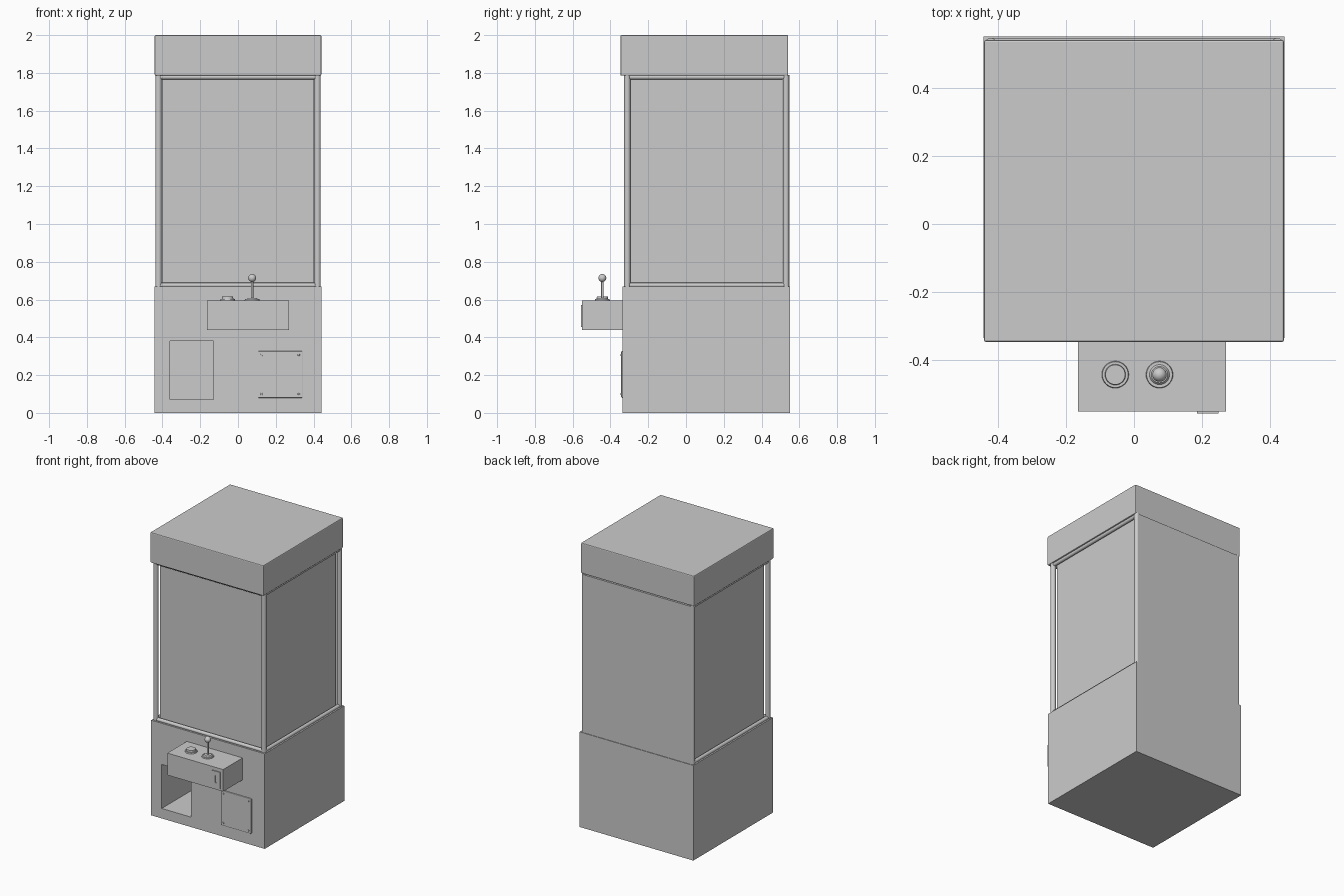
import bpy, bmesh
from mathutils import Vector

if "Cube" in bpy.data.objects:
    bpy.data.objects.remove(bpy.data.objects["Cube"])


def box(name, x0, x1, y0, y1, z0, z1, bevel=0.0):
    bm = bmesh.new()
    bmesh.ops.create_cube(bm, size=1)
    for v in bm.verts:
        v.co = Vector(((x0 + x1) / 2 + v.co.x * (x1 - x0),
                       (y0 + y1) / 2 + v.co.y * (y1 - y0),
                       (z0 + z1) / 2 + v.co.z * (z1 - z0)))
    me = bpy.data.meshes.new(name)
    bm.to_mesh(me)
    bm.free()
    ob = bpy.data.objects.new(name, me)
    bpy.context.collection.objects.link(ob)
    if bevel:
        m = ob.modifiers.new("bevel", 'BEVEL')
        m.width, m.segments = bevel, 2
    return ob


def smooth(ob):
    bpy.ops.object.select_all(action='DESELECT')
    ob.select_set(True)
    bpy.context.view_layer.objects.active = ob
    bpy.ops.object.shade_smooth_by_angle()


def rod(name, a, b, r, r2=None, sides=24):
    # cylinder or cone from point a to point b
    a, b = Vector(a), Vector(b)
    bpy.ops.mesh.primitive_cone_add(vertices=sides, radius1=r, radius2=r if r2 is None else r2,
                                    depth=(b - a).length, location=(a + b) / 2)
    ob = bpy.context.object
    ob.name = name
    ob.rotation_euler = (b - a).to_track_quat('Z', 'Y').to_euler()
    smooth(ob)
    return ob


def cut(ob, cutter):
    m = ob.modifiers.new("cut", 'BOOLEAN')
    m.operation, m.object, m.solver = 'DIFFERENCE', cutter, 'EXACT'
    cutter.hide_render = True
    cutter.hide_set(True)


# lower cabinet with the prize opening
base = box("cabinet_base", -0.443, 0.443, -0.335, 0.551, 0, 0.67)
cut(base, box("prize_opening_cutter", -0.36, -0.13, -0.5, 0.05, 0.07, 0.38))

# roof
box("roof", -0.441, 0.441, -0.347, 0.541, 1.785, 2.0, 0.006)

# corner posts
X, YF, YB = 0.421, -0.311, 0.53
for side, x in (("left", -X), ("right", X)):
    for end, y in (("front", YF), ("back", YB)):
        rod(f"post_{end}_{side}", (x, y, 0.66), (x, y, 1.79), 0.017)

# rails around the foot and head of the windows
for level, z in (("lower", 0.676), ("upper", 1.778)):
    rod(f"{level}_rail_front", (-X, YF, z), (X, YF, z), 0.013)
    for side, x in (("left", -X), ("right", X)):
        rod(f"{level}_rail_{side}", (x, YF, z), (x, YB, z), 0.013)

# window panes and back panel
box("window_front", -0.402, 0.402, -0.294, -0.286, 0.665, 1.79)
for side, s in (("left", -1), ("right", 1)):
    x0, x1 = sorted((s * 0.394, s * 0.402))
    box(f"window_{side}", x0, x1, -0.288, 0.512, 0.665, 1.79)
box("back_panel", -0.425, 0.425, 0.532, 0.547, 0.665, 1.783)

# control shelf
box("control_shelf", -0.165, 0.27, -0.551, -0.33, 0.44, 0.595)

# push button
bx, jx, cy, top = -0.055, 0.075, -0.443, 0.595
rod("button_collar", (bx, cy, top - 0.005), (bx, cy, 0.603), 0.041, 0.038, 32)
rod("button_cap", (bx, cy, 0.6), (bx, cy, 0.615), 0.031, 0.029, 32)

# joystick
rod("joystick_collar", (jx, cy, top - 0.005), (jx, cy, 0.602), 0.041, 0.038, 32)
rod("joystick_boot", (jx, cy, 0.6), (jx, cy, 0.609), 0.031, 0.024, 32)
rod("joystick_stick", (jx, cy, 0.6), (jx, cy, 0.705), 0.006, sides=16)
bpy.ops.mesh.primitive_uv_sphere_add(segments=24, ring_count=12, radius=0.021,
                                     location=(jx, cy, 0.714))
bpy.context.object.name = "joystick_ball"
smooth(bpy.context.object)

# coin slot plate
plate = box("coin_plate", 0.186, 0.249, -0.557, -0.545, 0.455, 0.571)
cut(plate, box("coin_slot_cutter", 0.212, 0.223, -0.57, -0.551, 0.49, 0.54))

# service door with corner screws
box("service_door", 0.105, 0.342, -0.343, -0.33, 0.08, 0.327, 0.004)
for x in (0.125, 0.322):
    for z in (0.1, 0.307):
        rod("door_screw", (x, -0.34, z), (x, -0.347, z), 0.007, 0.005, 16)
